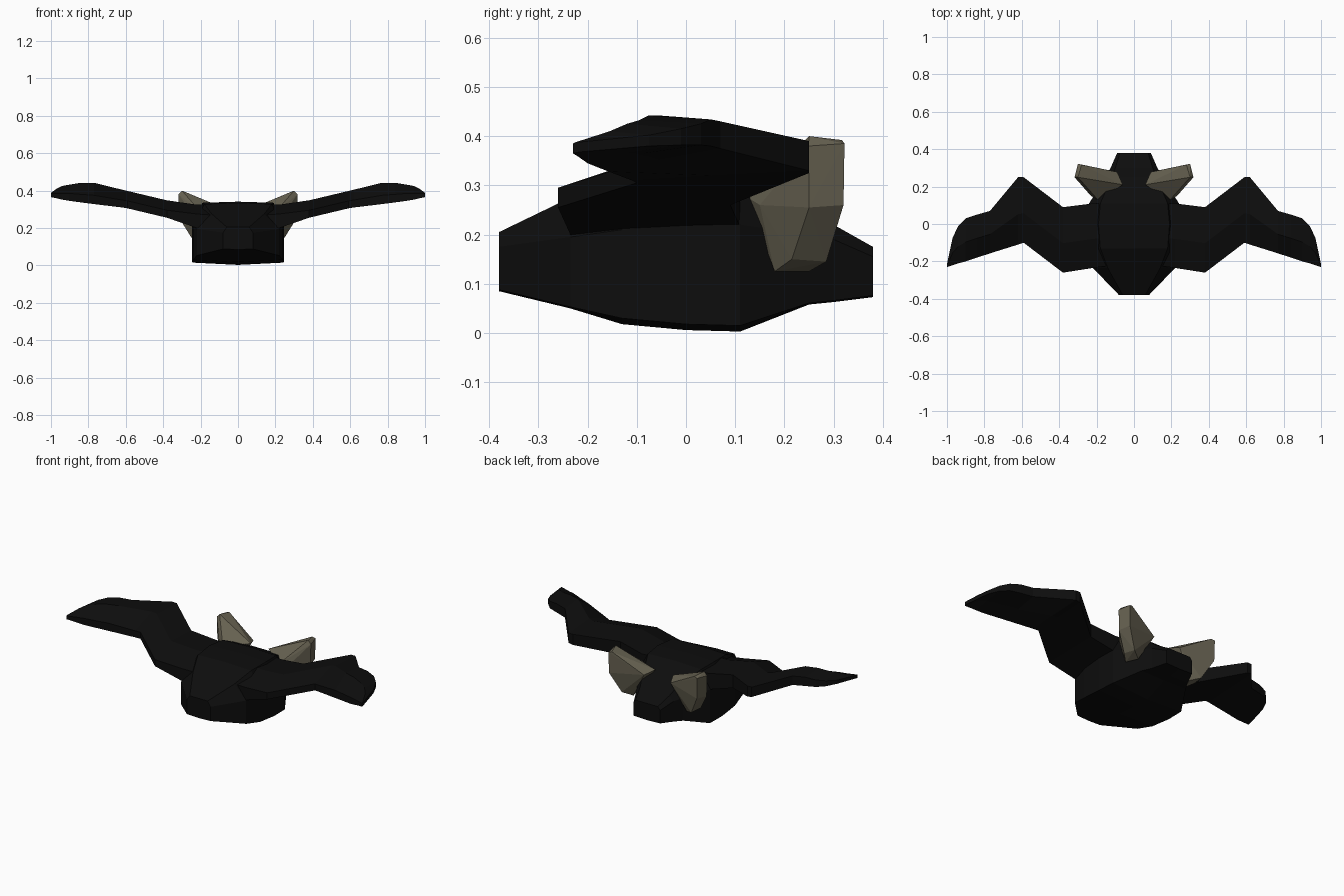
import bpy, bmesh


def material(name, rgb):
    m = bpy.data.materials.new(name)
    m.diffuse_color = (*rgb, 1)
    return m


black = material("matte_black", (0.004, 0.004, 0.004))
olive = material("olive_grey", (0.13, 0.117, 0.08))


def finish(bm, name, mat):
    bmesh.ops.recalc_face_normals(bm, faces=bm.faces[:])
    me = bpy.data.meshes.new(name)
    bm.to_mesh(me)
    bm.free()
    me.materials.append(mat)
    ob = bpy.data.objects.new(name, me)
    bpy.context.collection.objects.link(ob)
    return ob


def loft(name, sections, mat):
    """Skin a row of equal-length closed sections and cap both ends."""
    bm = bmesh.new()
    rings = [[bm.verts.new(p) for p in s] for s in sections]
    n = len(rings[0])
    for a, b in zip(rings, rings[1:]):
        for i in range(n):
            j = (i + 1) % n
            bm.faces.new((a[i], a[j], b[j], b[i]))
    bm.faces.new(rings[0])
    bm.faces.new(rings[-1][::-1])
    return finish(bm, name, mat)


# Fuselage: y, side half width, top half width, bottom, shoulder, top
body = [
    (-0.38, 0.08, 0.06, 0.085, 0.175, 0.205),
    (-0.235, 0.22, 0.14, 0.05, 0.195, 0.275),
    (-0.13, 0.24, 0.18, 0.018, 0.21, 0.328),
    (0.0, 0.245, 0.19, 0.006, 0.22, 0.335),
    (0.11, 0.24, 0.18, 0.003, 0.22, 0.328),
    (0.25, 0.155, 0.12, 0.058, 0.2, 0.265),
    (0.30, 0.125, 0.10, 0.063, 0.19, 0.22),
    (0.38, 0.09, 0.075, 0.073, 0.155, 0.175),
]
sections = []
for y, w, t, zb, zs, zt in body:
    lift = 0.012 if abs(y) < 0.2 else 0.003
    sections.append([
        (-w, y, zb + lift), (0, y, zb), (w, y, zb + lift), (w, y, zs),
        (t, y, zt), (0, y, zt + 0.006 if abs(y) < 0.2 else zt),
        (-t, y, zt), (-w, y, zs)])
loft("fuselage", sections, black)

# Wing: x, front y, back y, front bottom/top, crest top, back top/bottom
wing = [
    (0.15, -0.225, 0.11, 0.18, 0.27, 0.33, 0.32, 0.20),
    (0.22, -0.235, 0.11, 0.20, 0.275, 0.325, 0.315, 0.215),
    (0.38, -0.26, 0.09, 0.255, 0.295, 0.348, 0.34, 0.26),
    (0.59, -0.10, 0.25, 0.305, 0.345, 0.398, 0.39, 0.325),
    (0.62, -0.11, 0.25, 0.31, 0.35, 0.405, 0.39, 0.33),
    (0.77, -0.157, 0.07, 0.328, 0.375, 0.442, 0.43, 0.375),
    (0.84, -0.18, 0.05, 0.337, 0.38, 0.442, 0.434, 0.38),
    (0.90, -0.20, 0.03, 0.345, 0.385, 0.432, 0.425, 0.382),
    (0.94, -0.21, -0.01, 0.352, 0.385, 0.425, 0.415, 0.382),
    (0.97, -0.22, -0.075, 0.359, 0.385, 0.41, 0.402, 0.38),
    (1.0, -0.23, -0.215, 0.365, 0.385, 0.388, 0.388, 0.368),
]
for s, side in ((1, "right"), (-1, "left")):
    sections = []
    for x, yf, yb, fb, ft, mt, bt, bb in wing:
        ym = yf + 0.45 * (yb - yf)
        sections.append([
            (s * x, yf, fb), (s * x, yf, ft), (s * x, ym, mt),
            (s * x, yb, bt), (s * x, yb, bb), (s * x, ym, (fb + bb) / 2)])
    loft(side + "_wing", sections, black)

# Canted tail fins: faceted wedges leaning out from the rear flanks
fin = [
    (0.30, 0.25, 0.40), (0.28, 0.317, 0.392), (0.318, 0.25, 0.38),
    (0.30, 0.322, 0.385), (0.315, 0.25, 0.255), (0.297, 0.32, 0.26),
    (0.25, 0.215, 0.15), (0.235, 0.285, 0.145), (0.21, 0.18, 0.125),
    (0.18, 0.25, 0.125), (0.19, 0.126, 0.275), (0.23, 0.15, 0.26),
    (0.06, 0.21, 0.30), (0.09, 0.278, 0.285),
]
for s, side in ((1, "right"), (-1, "left")):
    bm = bmesh.new()
    for x, y, z in fin:
        bm.verts.new((s * x, y, z))
    hull = bmesh.ops.convex_hull(bm, input=bm.verts[:])
    loose = [v for v in bm.verts if not v.link_faces]
    bmesh.ops.delete(bm, geom=loose, context='VERTS')
    finish(bm, side + "_tail_fin", olive)
